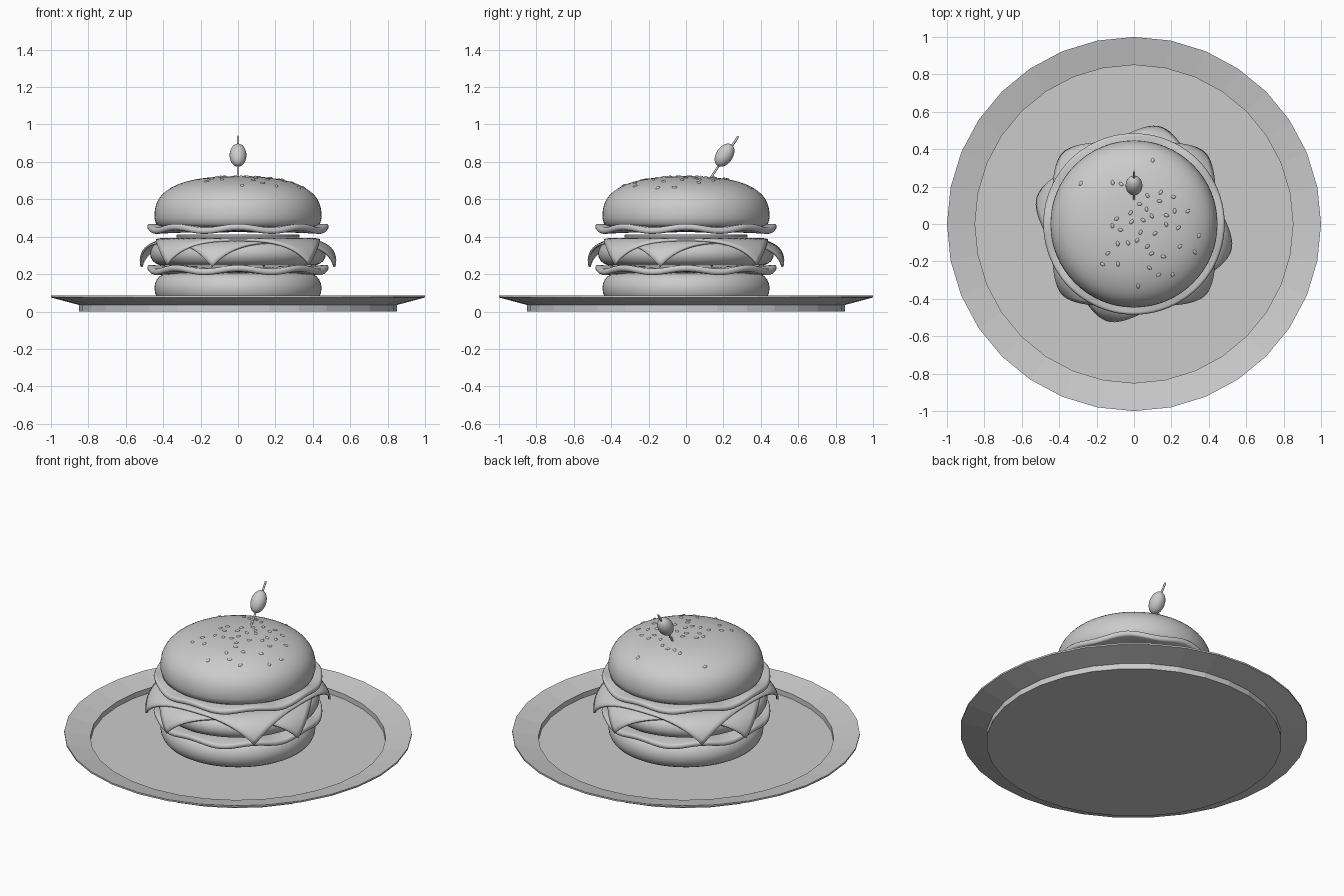
import bpy, bmesh, math, random
from mathutils import Vector, Matrix

old = bpy.data.objects.get("Cube")
if old:
    bpy.data.objects.remove(old)

grey = bpy.data.materials.new("plain grey")
grey.use_nodes = True
colour = (0.6, 0.6, 0.6, 1)
grey.diffuse_color = colour
grey.node_tree.nodes["Principled BSDF"].inputs["Base Color"].default_value = colour


def finish(name, bm, smooth=True):
    bmesh.ops.remove_doubles(bm, verts=bm.verts, dist=1e-5)
    bmesh.ops.recalc_face_normals(bm, faces=bm.faces)
    mesh = bpy.data.meshes.new(name)
    bm.to_mesh(mesh)
    bm.free()
    mesh.materials.append(grey)
    obj = bpy.data.objects.new(name, mesh)
    bpy.context.collection.objects.link(obj)
    if smooth:
        bpy.ops.object.select_all(action='DESELECT')
        obj.select_set(True)
        bpy.context.view_layer.objects.active = obj
        bpy.ops.object.shade_smooth_by_angle(angle=math.radians(40))
    return obj


def lathe(name, profile, sides=64, smooth=True, wave=None):
    """Spin (radius, height) points round z, optionally rippling the height."""
    bm = bmesh.new()
    verts = [bm.verts.new((r, 0, z)) for r, z in profile]
    edges = [bm.edges.new(pair) for pair in zip(verts, verts[1:])]
    bmesh.ops.spin(bm, geom=verts + edges, cent=(0, 0, 0), axis=(0, 0, 1),
                   angle=math.tau, steps=sides, use_duplicate=False)
    if wave:
        for v in bm.verts:
            v.co.z += wave(v.co)
    return finish(name, bm, smooth)


def rounded_slab(radius, low, high, bulge, steps=10):
    """Profile of a disc whose rim is a half ellipse."""
    mid, half = (low + high) / 2, (high - low) / 2
    rim = [(radius - bulge + bulge * math.cos(a), mid + half * math.sin(a))
           for a in (math.pi * (i / steps - 0.5) for i in range(steps + 1))]
    return [(0, low)] + rim + [(0, high)]


# Plate: flat well with a flared rim
lathe("plate", [(0, 0), (.85, 0), (.85, .035), (1, .075), (1, .085),
                (.85, .052), (.85, .02), (0, .02)], 32, False)

# Bottom bun
lathe("bottom_bun", rounded_slab(.447, .045, .205, .07))

# Top bun: domed crown over a softly rounded base
BUN_R, BUN_Z, BUN_H, POWER = .447, .5, .222, 2.6


def crown(r):
    return BUN_Z + BUN_H * max(0, 1 - (r / BUN_R) ** POWER) ** (1 / POWER)


dome = [(BUN_R * math.sin(a), crown(BUN_R * math.sin(a)))
        for a in (math.pi / 2 * (1 - i / 20) for i in range(21))]
lathe("top_bun", [(0, .455), (.42, .455), (.438, .468)] + dome)


# Two lettuce leaves with rippled rims
def ripple(co):
    r = math.hypot(co.x, co.y)
    return .011 * (r / .485) ** 3 * math.cos(8 * math.atan2(co.y, co.x))


for name, z in (("lower_lettuce", .222), ("upper_lettuce", .442)):
    slab = rounded_slab(.485, z - .017, z + .017, .014, 6)
    slab[1:1] = [(.3, slab[0][1]), (.4, slab[0][1])]
    slab[-1:-1] = [(.4, slab[-1][1]), (.3, slab[-1][1])]
    lathe(name, slab, 96, wave=ripple)

# Patty and the thin slice above it
lathe("patty", rounded_slab(.47, .245, .375, .07))
lathe("onion_slice", rounded_slab(.33, .395, .412, .006, 4))


# Cheese squares draped over the patty
def cheese(name, turn, top, half=.44, bend=.14, flat=.40):
    bm = bmesh.new()
    bmesh.ops.create_grid(bm, x_segments=32, y_segments=32, size=half,
                          matrix=Matrix.Rotation(math.radians(turn), 4, 'Z'))
    for v in bm.verts:
        r = math.hypot(v.co.x, v.co.y)
        if r > flat:
            a = (r - flat) / bend
            v.co *= (flat + bend * math.sin(a)) / r
            v.co.z = -bend * (1 - math.cos(a))
        v.co.z += top
    obj = finish(name, bm)
    solid = obj.modifiers.new("thickness", 'SOLIDIFY')
    solid.thickness = .012
    solid.offset = -1


cheese("lower_cheese", 30, .382)
cheese("upper_cheese", 0, .393)

# Sesame seeds scattered over the crown
random.seed(4)
bm = bmesh.new()
spots = []
while len(spots) < 42:
    p = Vector((random.gauss(.06, .17), random.gauss(0, .17)))
    if p.length < .36 and all((p - q).length > .04 for q in spots):
        spots.append(p)
for p in spots:
    r = p.length
    slope = (crown(r + .005) - crown(max(r - .005, 0))) / .01
    normal = Vector((-slope * p.x / r, -slope * p.y / r, 1))
    turn = normal.to_track_quat('Z', 'Y').to_matrix().to_4x4()
    spin = Matrix.Rotation(random.uniform(0, math.tau), 4, 'Z')
    size = Matrix.Diagonal((.014, .009, .006, 1))
    bmesh.ops.create_uvsphere(bm, u_segments=10, v_segments=6, radius=1,
                              matrix=Matrix.Translation((p.x, p.y, crown(r))) @ turn @ spin @ size)
finish("sesame_seeds", bm)

# Leaning pick with an olive on it
foot, tip = Vector((0, .09, .65)), Vector((0, .28, .937))
lean = (tip - foot).to_track_quat('Z', 'Y').to_matrix().to_4x4()
bm = bmesh.new()
bmesh.ops.create_cone(bm, cap_ends=True, segments=12, radius1=.006, radius2=.006,
                      depth=(tip - foot).length,
                      matrix=Matrix.Translation((foot + tip) / 2) @ lean)
finish("pick", bm)
bm = bmesh.new()
bmesh.ops.create_uvsphere(bm, u_segments=24, v_segments=16, radius=1,
                          matrix=Matrix.Translation((0, .206, .836)) @ lean
                          @ Matrix.Diagonal((.045, .045, .068, 1)))
finish("olive", bm)
